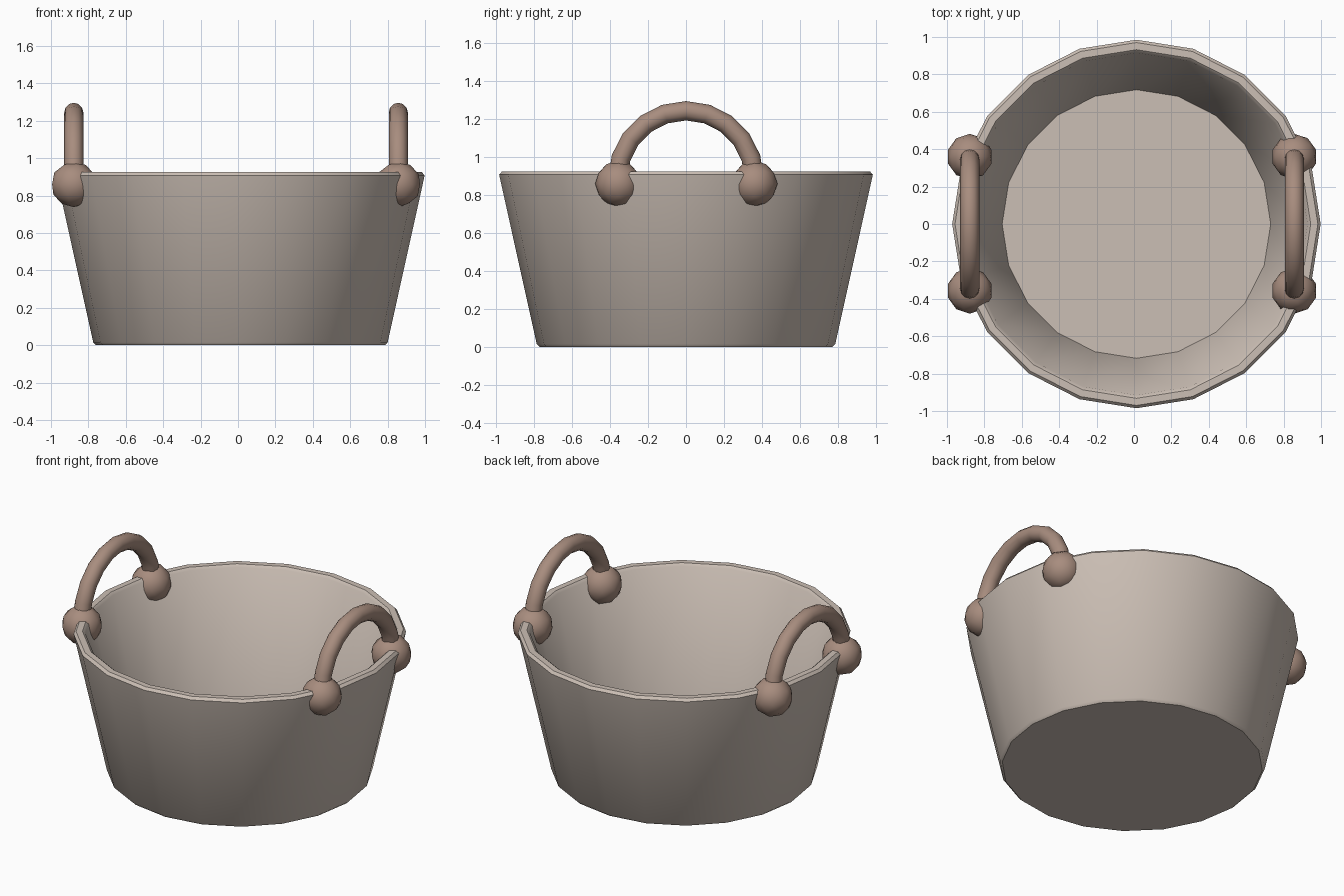
import bpy, bmesh, math
from mathutils import Vector

if "Cube" in bpy.data.objects:
    bpy.data.objects.remove(bpy.data.objects["Cube"])


def material(name, color):
    m = bpy.data.materials.new(name)
    m.diffuse_color = (*color, 1)
    m.use_nodes = True
    m.node_tree.nodes["Principled BSDF"].inputs["Base Color"].default_value = m.diffuse_color
    return m


CLAY = material("pale clay", (0.60, 0.52, 0.46))
ROPE = material("brown rope", (0.39, 0.265, 0.21))


def finish(name, bm, mat, angle=40):
    bmesh.ops.recalc_face_normals(bm, faces=bm.faces)
    me = bpy.data.meshes.new(name)
    bm.to_mesh(me)
    bm.free()
    me.materials.append(mat)
    ob = bpy.data.objects.new(name, me)
    bpy.context.collection.objects.link(ob)
    bpy.ops.object.select_all(action='DESELECT')
    ob.select_set(True)
    bpy.context.view_layer.objects.active = ob
    bpy.ops.object.shade_smooth_by_angle(angle=math.radians(angle))
    return ob


def skin(bm, rings, closed_caps=True):
    """Join successive rings of points with quads and cap both ends."""
    vs = [[bm.verts.new(p) for p in r] for r in rings]
    n = len(vs[0])
    for a, b in zip(vs, vs[1:]):
        for i in range(n):
            j = (i + 1) % n
            bm.faces.new((a[i], a[j], b[j], b[i]))
    if closed_caps:
        bm.faces.new(vs[0])
        bm.faces.new(vs[-1])


# Tub: 20-sided tapered wall with softened rim, inner wall and floor
CX, SIDES = 0.013, 20
profile = [(0.772, 0.0), (0.787, 0.015), (0.985, 0.908), (0.970, 0.925),
           (0.932, 0.925), (0.915, 0.910), (0.718, 0.05)]
bm = bmesh.new()
skin(bm, [[(CX + r * math.cos(i * math.tau / SIDES), r * math.sin(i * math.tau / SIDES), z)
           for i in range(SIDES)] for r, z in profile])
finish("tub", bm, CLAY)

# Handles: half-ring rope with a knot at each end
R, TUBE, ZC = 0.36, 0.051, 0.885
for side, x in (("left", -0.878), ("right", 0.857)):
    bm = bmesh.new()
    rings = []
    for k in range(11):
        t = math.pi * k / 10
        out = Vector((0, math.cos(t), math.sin(t)))
        rings.append([Vector((x, 0, ZC)) + out * (R + TUBE * math.cos(a)) + Vector((TUBE * math.sin(a), 0, 0))
                      for a in [i * math.tau / 12 for i in range(12)]])
    skin(bm, rings)
    finish(side + "_handle", bm, ROPE)
    for end, y in (("front", -0.357), ("back", 0.360)):
        bm = bmesh.new()
        bmesh.ops.create_icosphere(bm, subdivisions=2, radius=0.122)
        bmesh.ops.translate(bm, verts=bm.verts, vec=(x, y, 0.86))
        finish(side + "_" + end + "_knot", bm, ROPE, 60)
